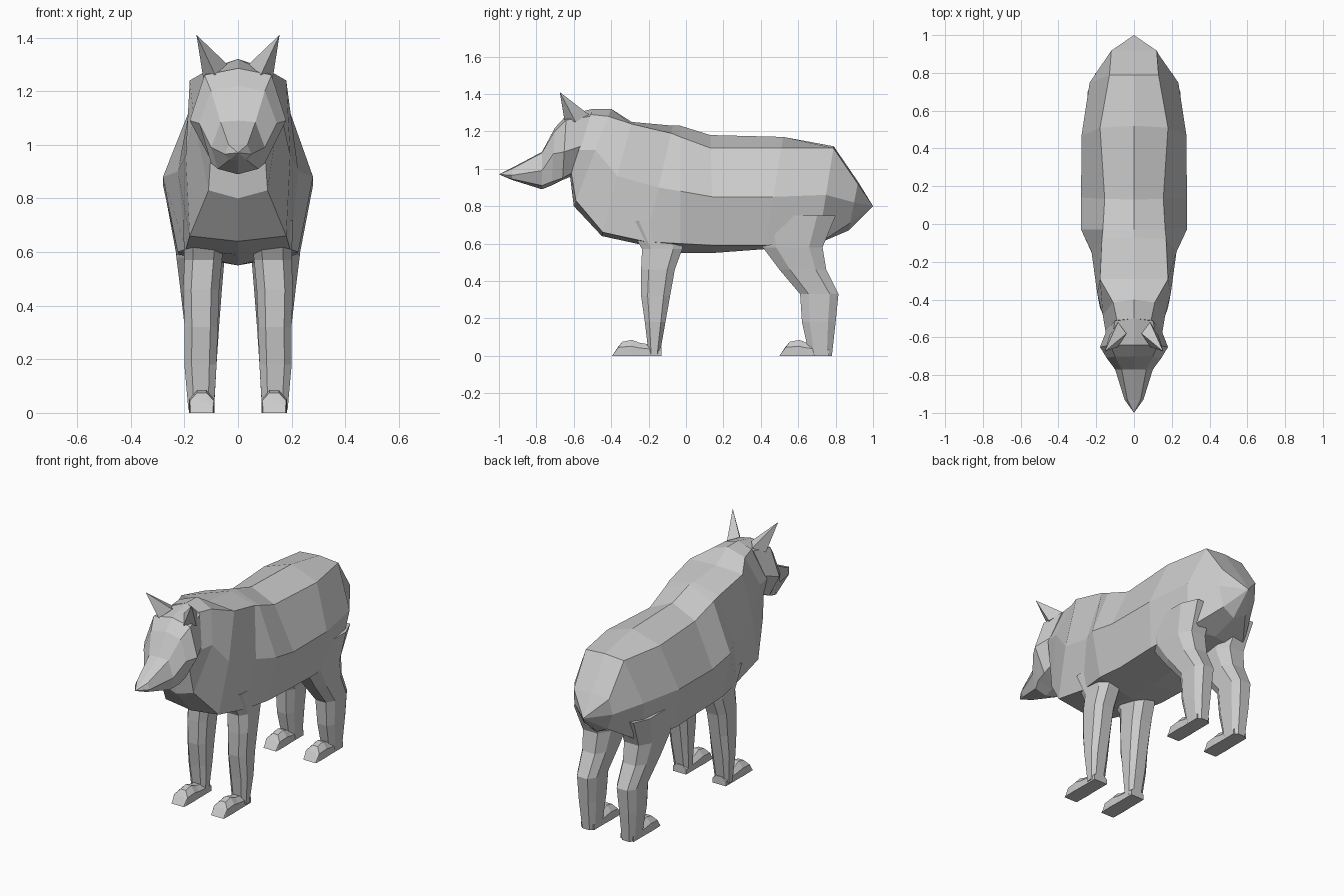
import bpy, bmesh
from mathutils import Vector


def make(name, rings, tip=None):
    """Skin a list of closed rings, capping both ends (or closing on a tip)."""
    bm = bmesh.new()
    loops = [[bm.verts.new(p) for p in r] for r in rings]
    n = len(loops[0])
    for a, b in zip(loops, loops[1:]):
        for i in range(n):
            j = (i + 1) % n
            bm.faces.new((a[i], a[j], b[j], b[i]))
    bm.faces.new(loops[0])
    if tip:
        t = bm.verts.new(tip)
        for i in range(n):
            bm.faces.new((loops[-1][i], loops[-1][(i + 1) % n], t))
    else:
        bm.faces.new(loops[-1])
    bmesh.ops.recalc_face_normals(bm, faces=bm.faces)
    me = bpy.data.meshes.new(name)
    bm.to_mesh(me)
    bm.free()
    ob = bpy.data.objects.new(name, me)
    bpy.context.collection.objects.link(ob)
    return ob


def section(yt, yb, zt, xr, zr, xm, zm, xl, zl, zb):
    """Eight-sided cross-section, slanted from yt at the top to yb at the bottom."""
    half = [(xr, zr), (xm, zm), (xl, zl)]
    pts = [(0, zt)] + half + [(0, zb)] + [(-x, z) for x, z in reversed(half)]
    return [(x, yb + (yt - yb) * (z - zb) / (zt - zb), z) for x, z in pts]


# Body: neck to rump, closing on the stub tail
body = [
    (-.50, -.62, 1.32, .09, 1.29, .15, 1.10, .10, .98, .96),
    (-.40, -.60, 1.32, .11, 1.28, .165, 1.10, .11, .83, .80),
    (-.29, -.45, 1.25, .18, 1.24, .195, .96, .18, .66, .64),
    (-.07, -.22, 1.23, .17, 1.19, .225, .90, .195, .61, .59),
    (-.03, -.03, 1.23, .165, 1.17, .28, .88, .225, .60, .55),
    (.13, .15, 1.18, .155, 1.11, .28, .85, .22, .59, .55),
    (.52, .42, 1.17, .18, 1.11, .278, .85, .23, .59, .57),
    (.79, .71, 1.12, .13, 1.11, .235, .86, .20, .60, .62),
    (.92, .87, .93, .12, .92, .13, .82, .08, .71, .67),
]
make("body", [section(*s) for s in body], (0, 1.0, .80))

# Head: skull to nose
head = [
    (-.50, -.61, 1.32, .10, 1.28, .145, 1.12, .10, .98, .96),
    (-.64, -.66, 1.285, .125, 1.26, .18, 1.09, .105, .95, .94),
    (-.70, -.72, 1.22, .10, 1.20, .145, 1.08, .10, .93, .91),
    (-.77, -.77, 1.09, .065, 1.085, .10, .99, .075, .91, .89),
    (-.93, -.93, 1.005, .035, 1.00, .05, .965, .03, .945, .94),
]
make("head", [section(*s) for s in head], (0, -1.0, .97))


def leg_ring(z, y0, y1, x0, x1, s):
    """Octagonal leg slice."""
    cx, cy, rx, ry = (x0 + x1) / 2, (y0 + y1) / 2, (x1 - x0) / 2, (y1 - y0) / 2
    k = .55
    shape = [(1, k), (k, 1), (-k, 1), (-1, k), (-1, -k), (-k, -1), (k, -1), (1, -k)]
    return [(s * (cx + rx * a), cy + ry * b, z) for a, b in shape]


# Legs: z, back-to-front extent, inner and outer x
front = [
    (.72, -.32, -.02, .04, .205),
    (.57, -.235, -.02, .06, .20),
    (.46, -.24, -.06, .07, .205),
    (.32, -.24, -.085, .075, .20),
    (.18, -.22, -.11, .08, .20),
    (.01, -.20, -.14, .09, .185),
]
hind = [
    (.75, .36, .80, .06, .245),
    (.58, .41, .73, .05, .23),
    (.46, .50, .75, .06, .215),
    (.33, .61, .815, .07, .20),
    (.18, .62, .80, .08, .195),
    (.0, .66, .78, .09, .18),
]


def paw(name, s, heel):
    """Wedge-shaped foot running forward from the heel."""
    rings = []
    for y0, y1, w0, w1, h in [(0, 0, .045, .035, .05), (-.12, -.12, .045, .035, .07),
                              (-.17, -.16, .047, .03, .085), (-.255, -.21, .045, .03, .075)]:
        c = s * .135
        rings.append([(c - w0, heel + y0, 0), (c + w0, heel + y0, 0),
                      (c + w0, heel + y0 + (y1 - y0) * .5, h * .6),
                      (c + w1 * .6, heel + y1, h), (c - w1 * .6, heel + y1, h),
                      (c - w0, heel + y0 + (y1 - y0) * .5, h * .6)])
    # Toe flattens to a low front edge
    c = s * .135
    rings.append([(c - .042, heel - .305 + .06, 0), (c + .042, heel - .305 + .06, 0)] * 0
                 or [(c - .042, heel - .265, 0), (c + .042, heel - .265, 0),
                     (c + .042, heel - .25, .02), (c + .02, heel - .235, .045),
                     (c - .02, heel - .235, .045), (c - .042, heel - .25, .02)])
    make(name, rings)


for side, s in (("right", 1), ("left", -1)):
    make("front_leg_" + side, [leg_ring(*r, s) for r in front])
    make("hind_leg_" + side, [leg_ring(*r, s) for r in hind])
    paw("front_paw_" + side, s, -.13)
    paw("hind_paw_" + side, s, .765)
    # Ear: four-sided spike
    make("ear_" + side, [[(s * .04, -.58, 1.30), (s * .085, -.65, 1.26),
                          (s * .13, -.59, 1.25), (s * .085, -.52, 1.29)]],
         (s * .155, -.675, 1.41))
